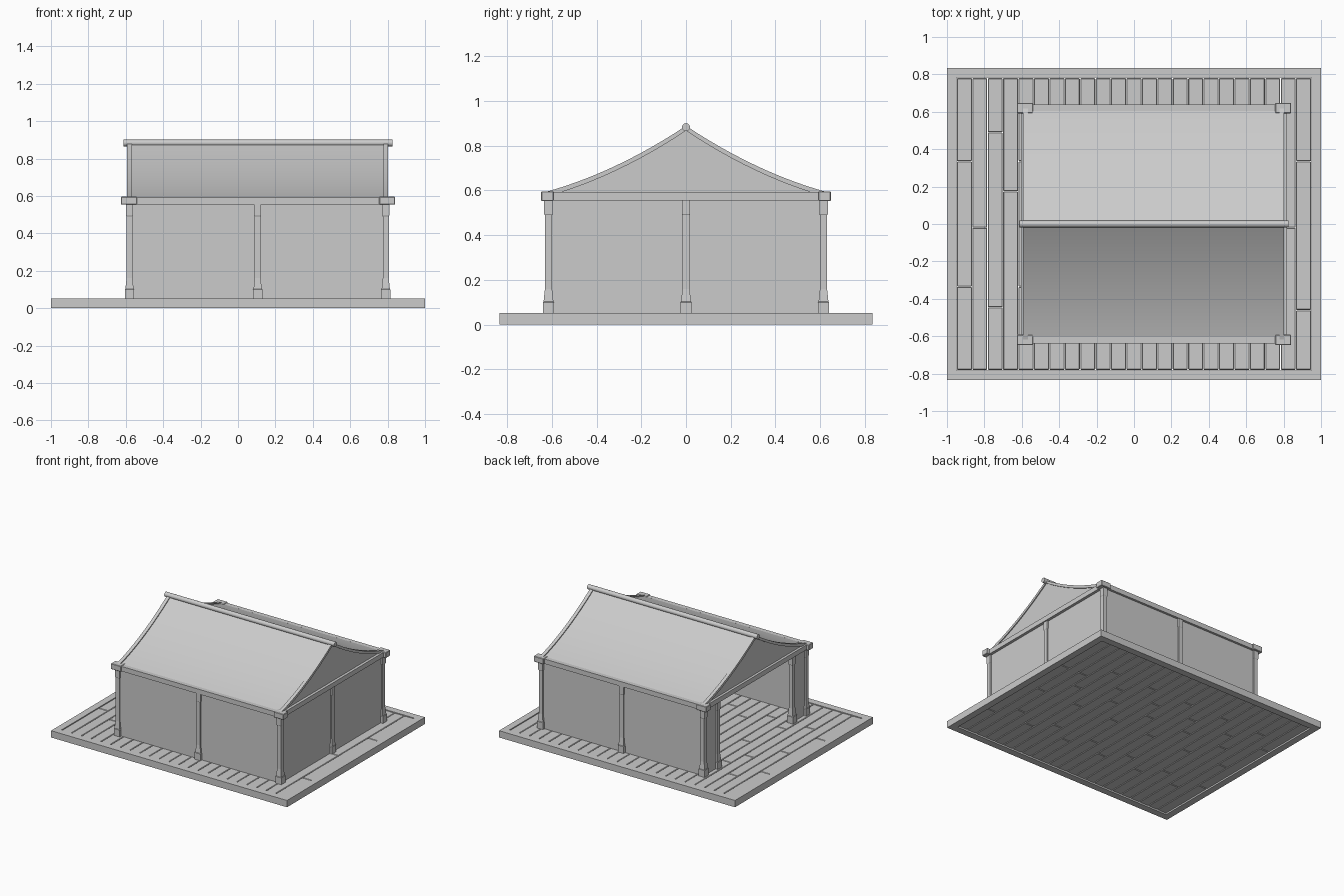
import bpy, bmesh, math

if "Cube" in bpy.data.objects:
    bpy.data.objects.remove(bpy.data.objects["Cube"])

XL, XR, XM, YW = -0.58, 0.79, 0.105, 0.615   # post lines
FLOOR, BEAM = 0.05, 0.555                    # floor top, beam underside


def finish(name, bm, bevel=0):
    bmesh.ops.recalc_face_normals(bm, faces=bm.faces[:])
    me = bpy.data.meshes.new(name)
    bm.to_mesh(me)
    bm.free()
    ob = bpy.data.objects.new(name, me)
    bpy.context.collection.objects.link(ob)
    if bevel:
        m = ob.modifiers.new("bevel", 'BEVEL')
        m.width, m.segments = bevel, 1
    return ob


def add_box(bm, x0, x1, y0, y1, z0, z1):
    vs = bmesh.ops.create_cube(bm, size=1)['verts']
    for v in vs:
        v.co = (x1 if v.co.x > 0 else x0, y1 if v.co.y > 0 else y0, z1 if v.co.z > 0 else z0)


def boxes(name, items, bevel=0):
    bm = bmesh.new()
    for b in items:
        add_box(bm, *b)
    return finish(name, bm, bevel)


def extrude_x(name, outline, x0, x1):
    """Close a (y, z) outline and extrude it along x."""
    bm = bmesh.new()
    a = [bm.verts.new((x0, y, z)) for y, z in outline]
    b = [bm.verts.new((x1, y, z)) for y, z in outline]
    n = len(a)
    bm.faces.new(a)
    bm.faces.new(b[::-1])
    for i in range(n):
        j = (i + 1) % n
        bm.faces.new((a[i], a[j], b[j], b[i]))
    return finish(name, bm)


def roof_z(y):
    t = abs(y) / 0.625
    return 0.885 - 0.295 * t - 0.12 * t * (1 - t)


# Floor frame
boxes("floor_frame", [(-1, 1, s * 0.835, s * 0.782, 0, FLOOR + 0.002) for s in (-1, 1)] +
      [(s * 1, s * 0.948, -0.782, 0.782, 0, FLOOR + 0.002) for s in (-1, 1)])

# Floor planks with staggered joints
joints = [(-0.335, 0.335), (-0.02,), (-0.445, 0.49), (0.175,)]
planks, n, g = [], 23, 0.0015
w = 1.896 / n
for i in range(n):
    cuts = (-0.46, 0.335) if i == n - 1 else joints[i % 4]
    ends = (-0.781,) + cuts + (0.781,)
    x = -0.948 + i * w
    for y0, y1 in zip(ends, ends[1:]):
        planks.append((x + g, x + w - g, y0 + g, y1 - g, 0.008, 0.048))
boxes("floor_planks", planks, 0.003)

# Posts: square section with flared foot and thicker head
profile = [(0.025, 0.048), (0.025, 0.1), (0.022, 0.103), (0.016, 0.16), (0.016, 0.49),
           (0.019, 0.495), (0.019, BEAM + 0.005)]


def post(name, px, py):
    bm = bmesh.new()
    rings = [[bm.verts.new((px + sx * h, py + sy * h, z))
              for sx, sy in ((-1, -1), (1, -1), (1, 1), (-1, 1))] for h, z in profile]
    for r, s in zip(rings, rings[1:]):
        for i in range(4):
            j = (i + 1) % 4
            bm.faces.new((r[i], r[j], s[j], s[i]))
    bm.faces.new(rings[0][::-1])
    bm.faces.new(rings[-1])
    finish(name, bm)


for side, s in (("front", -1), ("back", 1)):
    for part, px in (("left", XL), ("middle", XM), ("right", XR)):
        post(f"{side}_{part}_post", px, s * YW)
    post(f"{side}_door_post", XL, s * 0.455)
post("right_wall_post", XR, 0)

# Cloth walls, open doorway on the left side
t = 0.006
for side, s in (("front", -1), ("back", 1)):
    boxes(f"{side}_wall", [(XL, XR, s * YW - t, s * YW + t, FLOOR - 0.002, BEAM + 0.01)])
    boxes(f"{side}_door_wall", [(XL - t, XL + t, *sorted((s * YW, s * 0.455)), FLOOR - 0.002, BEAM + 0.01)])
boxes("right_wall", [(XR - t, XR + t, -YW, YW, FLOOR - 0.002, BEAM + 0.01)])

# Eave beams and corner caps
boxes("long_beams", [(-0.6, 0.81, *sorted((s * 0.605, s * 0.638)), BEAM, 0.592) for s in (-1, 1)])
boxes("end_beams", [(x - 0.02, x + 0.02, -0.63, 0.63, BEAM, 0.592) for x in (XL - 0.005, XR + 0.007)])
boxes("corner_caps", [(x - 0.042, x + 0.042, s * 0.62 - 0.028, s * 0.62 + 0.028, 0.553, 0.596)
                      for x in (-0.583, 0.797) for s in (-1, 1)], 0.003)

# Sagging roof cloth, end rafters and gable walls share one curve
ys = [0.625 * i / 12 for i in range(-12, 13)]


def band(top, bottom):
    return [(y, roof_z(y) + top) for y in ys] + [(y, roof_z(y) + bottom) for y in ys[::-1]]


roof = extrude_x("roof_cloth", band(-0.004, -0.014), XL, XR)
for part, x in (("left", XL), ("right", XR)):
    extrude_x(f"{part}_rafter", band(0.004, -0.018), x - 0.013, x + 0.013)
    extrude_x(f"{part}_gable", [(-0.62, 0.57)] + [(y, roof_z(y) - 0.008) for y in ys] + [(0.62, 0.57)],
              x - t, x + t)

# Ridge pole
bpy.ops.mesh.primitive_cylinder_add(vertices=20, radius=0.018, depth=1.44,
                                    location=(0.107, 0, 0.883), rotation=(0, math.pi / 2, 0))
bpy.context.object.name = "ridge_pole"

# Smooth shading with sharp edges
for ob in bpy.data.objects:
    ob.select_set(ob.name in ("ridge_pole", "roof_cloth", "left_rafter", "right_rafter"))
bpy.context.view_layer.objects.active = roof
bpy.ops.object.shade_smooth_by_angle()
